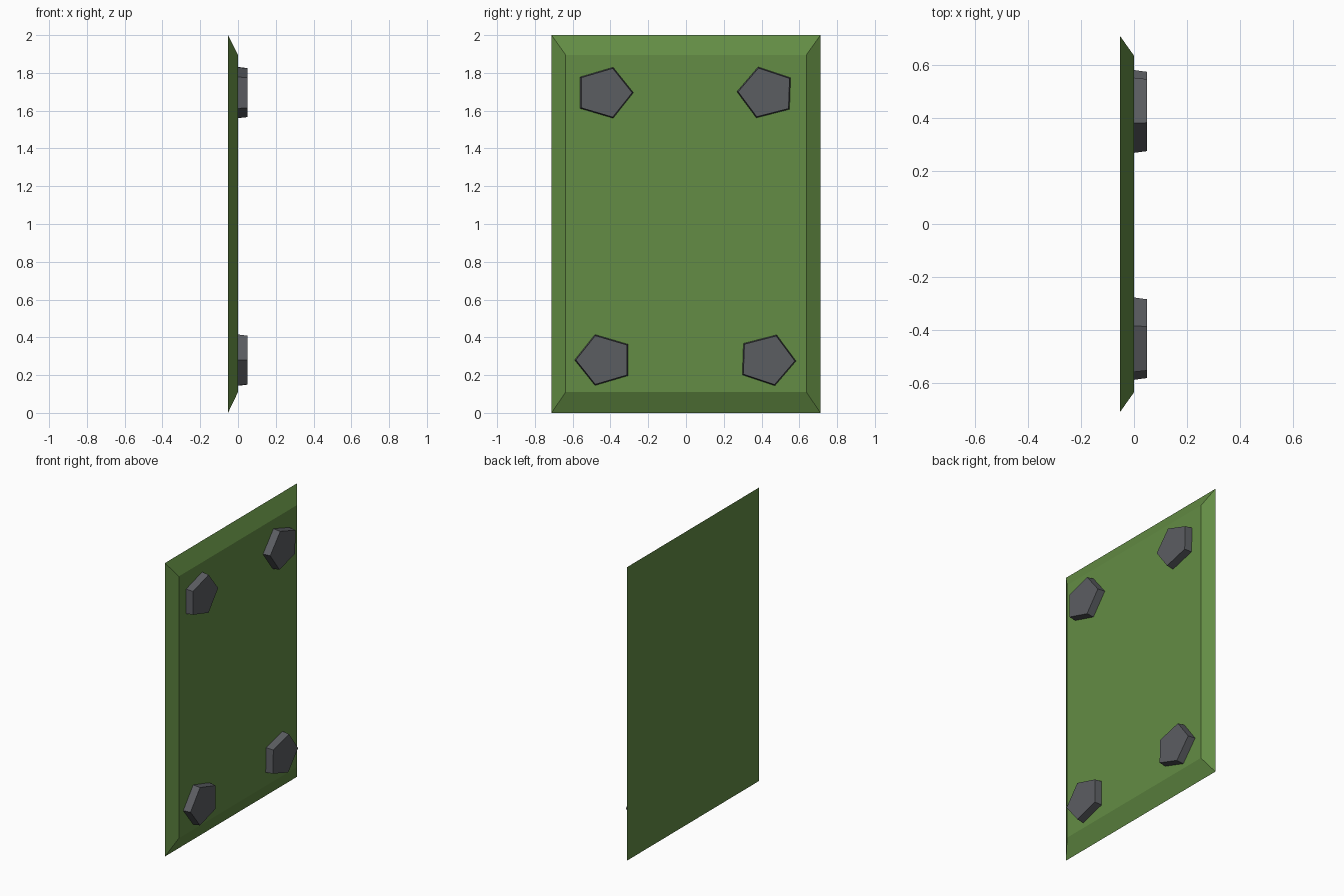
import bpy, math

if "Cube" in bpy.data.objects:
    bpy.data.objects.remove(bpy.data.objects["Cube"])

def material(name, rgb):
    m = bpy.data.materials.new(name)
    m.diffuse_color = (*rgb, 1)
    m.use_nodes = True
    m.node_tree.nodes["Principled BSDF"].inputs["Base Color"].default_value = m.diffuse_color
    return m

green = material("panel green", (0.125, 0.265, 0.058))
grey = material("stud grey", (0.105, 0.110, 0.121))

def loft(name, x0, ring0, x1, ring1, mat):
    """Closed solid between two (y, z) rings lying at x0 and x1."""
    n = len(ring0)
    verts = [(x0, y, z) for y, z in ring0] + [(x1, y, z) for y, z in ring1]
    faces = [tuple(reversed(range(n))), tuple(range(n, 2 * n))]
    faces += [(i, (i + 1) % n, n + (i + 1) % n, n + i) for i in range(n)]
    me = bpy.data.meshes.new(name)
    me.from_pydata(verts, [], faces)
    me.materials.append(mat)
    ob = bpy.data.objects.new(name, me)
    bpy.context.collection.objects.link(ob)

def rect(y, z0, z1):
    return [(-y, z0), (y, z0), (y, z1), (-y, z1)]

def pentagon(cy, cz, point, tilt, scale):
    """Slightly wide pentagon with one corner towards +y or -y."""
    ring = []
    for i in range(5):
        a = math.tau * i / 5 + (0 if point > 0 else math.pi)
        y, z = 0.156 * scale * math.cos(a), 0.142 * scale * math.sin(a)
        c, s = math.cos(tilt), math.sin(tilt)
        ring.append((cy + y * c - z * s, cz + y * s + z * c))
    return ring

# Panel with bevelled rim
loft("panel", -0.053, rect(0.712, 0, 2), 0, rect(0.637, 0.11, 1.895), green)

# Corner studs: the upper ones point inwards, the lower ones outwards
tilt = math.radians(-2)
for name, cy, cz, point, t in (
        ("stud_upper_left", -0.434, 1.695, 1, 0),
        ("stud_upper_right", 0.425, 1.695, -1, tilt),
        ("stud_lower_left", -0.434, 0.28, -1, 0),
        ("stud_lower_right", 0.427, 0.28, 1, tilt)):
    loft(name, -0.002, pentagon(cy, cz, point, t, 1),
         0.05, pentagon(cy, cz, point, t, 0.955), grey)
